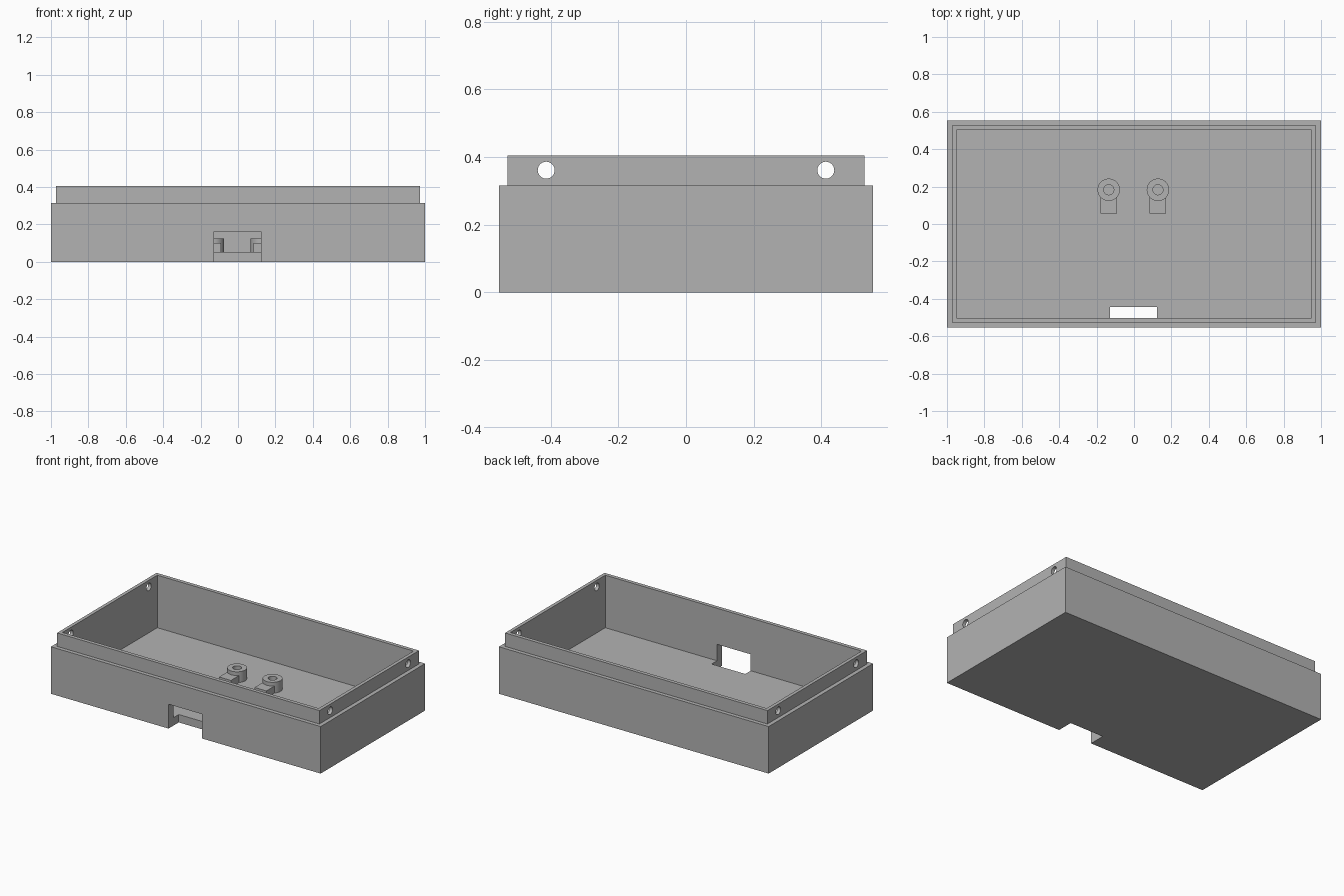
import bpy
from math import pi

cube = bpy.data.objects.get("Cube")
if cube:
    bpy.data.objects.remove(cube, do_unlink=True)

grey = bpy.data.materials.new("mid grey")
grey.use_nodes = True
colour = (0.45, 0.45, 0.45, 1)
grey.diffuse_color = colour
grey.node_tree.nodes["Principled BSDF"].inputs["Base Color"].default_value = colour


def finish(name):
    obj = bpy.context.object
    obj.name = name
    obj.data.materials.append(grey)
    return obj


def box(name, x, y, z):
    """Box from (min, max) ranges."""
    ranges = (x, y, z)
    bpy.ops.mesh.primitive_cube_add(size=1, location=[(a + b) / 2 for a, b in ranges])
    bpy.context.object.scale = [b - a for a, b in ranges]
    bpy.ops.object.transform_apply(location=True, rotation=False, scale=True)
    return finish(name)


def cylinder(name, radius, depth, centre, rotation=(0, 0, 0)):
    bpy.ops.mesh.primitive_cylinder_add(vertices=48, radius=radius, depth=depth,
                                        location=centre, rotation=rotation)
    return finish(name)


def combine(target, tool, operation="DIFFERENCE"):
    """Apply a boolean and discard the tool object."""
    mod = target.modifiers.new("cut", "BOOLEAN")
    mod.operation, mod.solver, mod.object = operation, "EXACT", tool
    tool.hide_render = True
    bpy.context.view_layer.objects.active = target
    bpy.ops.object.modifier_apply(modifier=mod.name)
    bpy.data.objects.remove(tool, do_unlink=True)


def smooth(obj):
    bpy.ops.object.select_all(action="DESELECT")
    obj.select_set(True)
    bpy.context.view_layer.objects.active = obj
    bpy.ops.object.shade_smooth_by_angle(angle=pi / 6)


FLOOR = 0.053

# Open tray with a stepped rim
tray = box("tray", (-1, 1), (-0.553, 0.553), (0, 0.315))
combine(tray, box("rim", (-0.973, 0.973), (-0.527, 0.527), (0.2, 0.405)), "UNION")
combine(tray, box("cavity", (-0.95, 0.95), (-0.502, 0.502), (FLOOR, 0.6)))

# Cable slot through the front wall and floor edge
combine(tray, box("slot", (-0.128, 0.122), (-0.7, -0.445), (-0.1, 0.163)))

# Screw holes through both end walls of the rim
for y in (-0.413, 0.413):
    combine(tray, cylinder("screw_hole", 0.025, 3, (0, y, 0.361), (0, pi / 2, 0)))
smooth(tray)

# Two hollow screw posts, each with a lower foot toward the front
for side, x in (("right", -0.135), ("left", 0.128)):
    y, low = 0.183, FLOOR - 0.01
    post = cylinder(side + "_post", 0.06, 0.125 - low, (x, y, (0.125 + low) / 2))
    foot = box("foot", (x - 0.044, x + 0.044), (0.055, y), (low, 0.1))
    combine(post, foot, "UNION")
    combine(post, cylinder("bore", 0.027, 0.4, (x, y, FLOOR + 0.2)))
    smooth(post)
